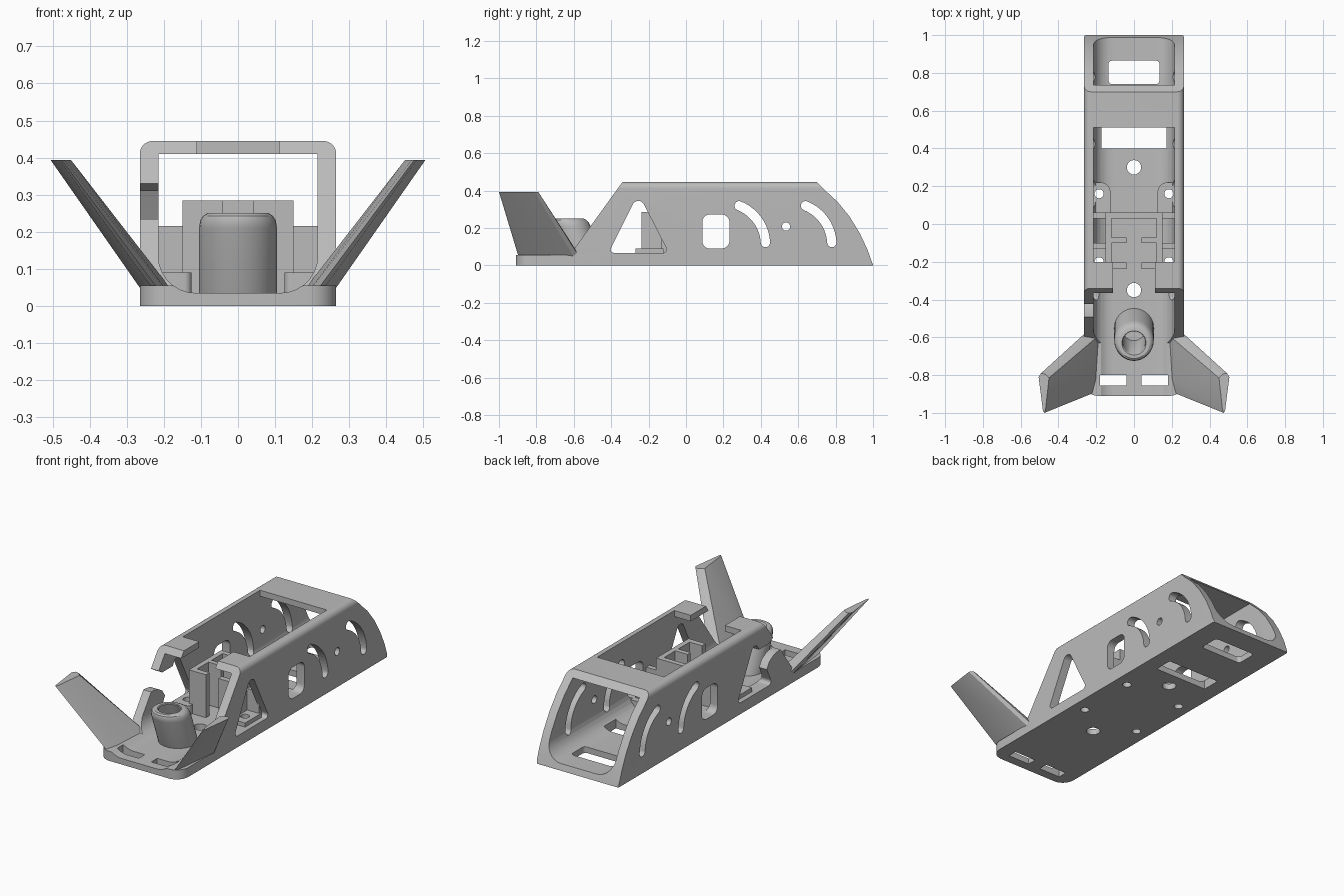
import bpy, bmesh
from math import cos, sin, pi, radians
from mathutils import Vector

cube = bpy.data.objects.get("Cube")
if cube:
    bpy.data.objects.remove(cube, do_unlink=True)

grey = bpy.data.materials.new("plastic grey")
grey.use_nodes = True
grey.diffuse_color = (0.5, 0.5, 0.5, 1)
grey.node_tree.nodes["Principled BSDF"].inputs["Base Color"].default_value = (0.5, 0.5, 0.5, 1)


def loft(name, rings):
    """Solid through a list of equal-length point rings, capped at both ends."""
    bm = bmesh.new()
    loops = [[bm.verts.new(p) for p in ring] for ring in rings]
    for a, b in zip(loops, loops[1:]):
        for i in range(len(a)):
            j = (i + 1) % len(a)
            bm.faces.new((a[i], a[j], b[j], b[i]))
    bm.faces.new(loops[0])
    bm.faces.new(loops[-1])
    bmesh.ops.recalc_face_normals(bm, faces=bm.faces)
    mesh = bpy.data.meshes.new(name)
    bm.to_mesh(mesh)
    bm.free()
    mesh.materials.append(grey)
    ob = bpy.data.objects.new(name, mesh)
    bpy.context.collection.objects.link(ob)
    return ob


def prism(name, pts, axis, lo, hi):
    """Extrude a flat outline along the x, y or z axis."""
    place = {"x": lambda p, h: (h, p[0], p[1]),
             "y": lambda p, h: (p[0], h, p[1]),
             "z": lambda p, h: (p[0], p[1], h)}[axis]
    return loft(name, [[place(p, h) for p in pts] for h in (lo, hi)])


def box(name, x0, x1, y0, y1, z0, z1):
    return prism(name, rect(x0, x1, y0, y1), "z", z0, z1)


def rect(x0, x1, y0, y1):
    return [(x0, y0), (x1, y0), (x1, y1), (x0, y1)]


def arc(cx, cy, r, a0, a1, n=10):
    return [(cx + r * cos(radians(a0 + (a1 - a0) * i / n)),
             cy + r * sin(radians(a0 + (a1 - a0) * i / n))) for i in range(n + 1)]


def circle(cx, cy, r, n=32):
    return arc(cx, cy, r, 0, 360, n)[:-1]


def rounded(pts, radii, n=7):
    """Round each corner of an outline by its own radius."""
    out = []
    if not isinstance(radii, (list, tuple)):
        radii = [radii] * len(pts)
    for i, r in enumerate(radii):
        p = Vector(pts[i])
        if r == 0:
            out.append(tuple(p))
            continue
        a = p + (Vector(pts[i - 1]) - p).normalized() * r
        b = p + (Vector(pts[(i + 1) % len(pts)]) - p).normalized() * r
        w = 0.7071
        for k in range(n + 1):
            t = k / n
            c = ((1 - t) ** 2, 2 * w * t * (1 - t), t * t)
            out.append(tuple((a * c[0] + p * c[1] + b * c[2]) / sum(c)))
    return out


def carve(ob, cutter, operation="DIFFERENCE"):
    mod = ob.modifiers.new("carve", "BOOLEAN")
    mod.operation = operation
    mod.solver = "EXACT"
    mod.object = cutter
    bpy.context.view_layer.update()
    graph = bpy.context.evaluated_depsgraph_get()
    mesh = bpy.data.meshes.new_from_object(ob.evaluated_get(graph))
    ob.modifiers.clear()
    ob.data = mesh
    bpy.data.objects.remove(cutter, do_unlink=True)


W, IN, H = 0.265, 0.215, 0.445

# Body shell: rounded section trimmed by the side and plan outlines
body = prism("body_shell", rounded(rect(-W, W, 0, H), [0, 0, 0.035, 0.035]), "y", -1.1, 1.1)
tunnel = rounded(rect(-IN, IN, 0.035, 0.41), [0.1, 0.1, 0, 0])
carve(body, prism("cut", tunnel, "y", -1.2, 1.2))
side = [(-0.91, 0), (1, 0), (0.97, 0.085), (0.93, 0.17), (0.875, 0.26), (0.81, 0.34),
        (0.75, 0.395), (0.69, H + 0.01), (-0.333, H + 0.01), (-0.60, 0.085),
        (-0.63, 0.055), (-0.91, 0.055)]
carve(body, prism("trim", side, "x", -0.4, 0.4), "INTERSECT")
plan = rounded(rect(-W, W, -0.91, 1.0), [0.075, 0.075, 0.012, 0.012])
carve(body, prism("trim", plan, "z", -0.1, 0.6), "INTERSECT")

# Roof opening with a narrower front throat
roof = [(-IN, 0.51), (-IN, -0.2), (-0.11, -0.2), (-0.11, -0.5),
        (0.11, -0.5), (0.11, -0.2), (IN, -0.2), (IN, 0.51)]
carve(body, prism("cut", roof, "z", 0.38, 0.6))

# Windows through both side walls
windows = [rounded([(-0.415, 0.066), (-0.092, 0.066), (-0.235, 0.345), (-0.275, 0.345)],
                   [0.035, 0.035, 0.02, 0.02]),
           rounded(rect(0.087, 0.232, 0.09, 0.272), 0.04),
           circle(0.535, 0.207, 0.022)]
for cy in (0.2, 0.555):
    tip = arc(0, 0, 0.225, 3, 68, 1)
    windows.append(arc(cy, 0.11, 0.25, 3, 68)
                   + arc(cy + tip[1][0], 0.11 + tip[1][1], 0.025, 68, 248)[1:-1]
                   + arc(cy, 0.11, 0.2, 68, 3)
                   + arc(cy + tip[0][0], 0.11 + tip[0][1], 0.025, 183, 363)[1:-1])
for outline in windows:
    carve(body, prism("cut", outline, "x", -0.4, 0.4))

# Right wall only: notch from the front edge into the triangular window
notch = [(-0.7, 0.235), (-0.47, 0.235), (-0.43, 0.228), (-0.39, 0.205), (-0.36, 0.16),
         (-0.29, 0.16), (-0.26, 0.31), (-0.39, 0.31), (-0.42, 0.33), (-0.7, 0.42)]
carve(body, prism("cut", notch, "x", -0.3, -0.2))

# Floor openings
floor_holes = [rounded(rect(-0.135, 0.135, 0.74, 0.865), 0.02),
               rect(-0.172, 0.172, 0.40, 0.51),
               circle(0, 0.3, 0.038), circle(0, -0.35, 0.038)]
for s in (-1, 1):
    floor_holes.append(rect(*sorted((s * 0.04, s * 0.18)), -0.855, -0.80))
for outline in floor_holes:
    carve(body, prism("cut", outline, "z", -0.1, 0.2))

# Mounting bosses with screw holes through the floor
for s, word in ((-1, "right"), (1, "left")):
    for y0, y1, hole_y, place in ((0.04, 0.22, 0.16, "rear"), (-0.27, -0.12, -0.2, "front")):
        pts = [(s * x, y) for x, y in rounded(rect(0.125, 0.235, y0, y1), [0.02, 0, 0, 0.05])]
        boss = prism(f"{place}_{word}_boss", pts, "z", 0.02, 0.09)
        for ob in (body, boss):
            carve(ob, prism("cut", circle(s * 0.185, hole_y, 0.024), "z", -0.1, 0.2))

# Central equipment holder: open box with split dividers and side braces
box("holder_back_wall", -0.15, 0.15, 0.03, 0.06, 0.02, 0.285)
for s, word in ((-1, "right"), (1, "left")):
    def span(a, b):
        return sorted((s * a, s * b))
    box(f"holder_{word}_wall", *span(0.12, 0.15), -0.238, 0.04, 0.02, 0.285)
    box(f"holder_{word}_front_lip", *span(0.04, 0.13), -0.238, -0.205, 0.02, 0.285)
    box(f"holder_{word}_divider", *span(0.04, 0.13), -0.10, -0.072, 0.02, 0.285)
    box(f"holder_{word}_rear_brace", *span(0.14, 0.225), 0.03, 0.06, 0.02, 0.215)
    box(f"holder_{word}_front_brace", *span(0.14, 0.225), -0.13, -0.10, 0.02, 0.215)

# Leaning tube on the front deck
rings = []
for r, z in ((0.105, 0.025), (0.105, 0.21), (0.102, 0.23), (0.094, 0.243),
             (0.082, 0.25), (0.064, 0.25), (0.06, 0.245), (0.06, 0.05)):
    centre = -0.63 + 0.08 * (0.25 - z) / 0.22
    rings.append([(x, y, z) for x, y in circle(0, centre, r)])
loft("leaning_tube", rings)

# Swept fins flaring outward from the front deck
root = [(0.18, -0.585), (0.225, -0.565), (0.25, -0.57), (0.262, -0.60),
        (0.23, -0.88), (0.215, -0.895), (0.195, -0.82)]
tip = [(0.45, -0.815), (0.47, -0.795), (0.492, -0.79), (0.505, -0.81),
       (0.482, -0.99), (0.475, -1.0), (0.468, -0.98)]
for s, word in ((-1, "right"), (1, "left")):
    loft(f"{word}_fin", [[(s * x, y, z) for x, y in pts]
                         for pts, z in ((root, 0.045), (tip, 0.393))])

# Smooth curved surfaces, keep crisp edges
bpy.ops.object.select_all(action="DESELECT")
for ob in bpy.context.collection.objects:
    if ob.type == "MESH":
        ob.select_set(True)
bpy.context.view_layer.objects.active = body
bpy.ops.object.shade_smooth_by_angle(angle=radians(30))
